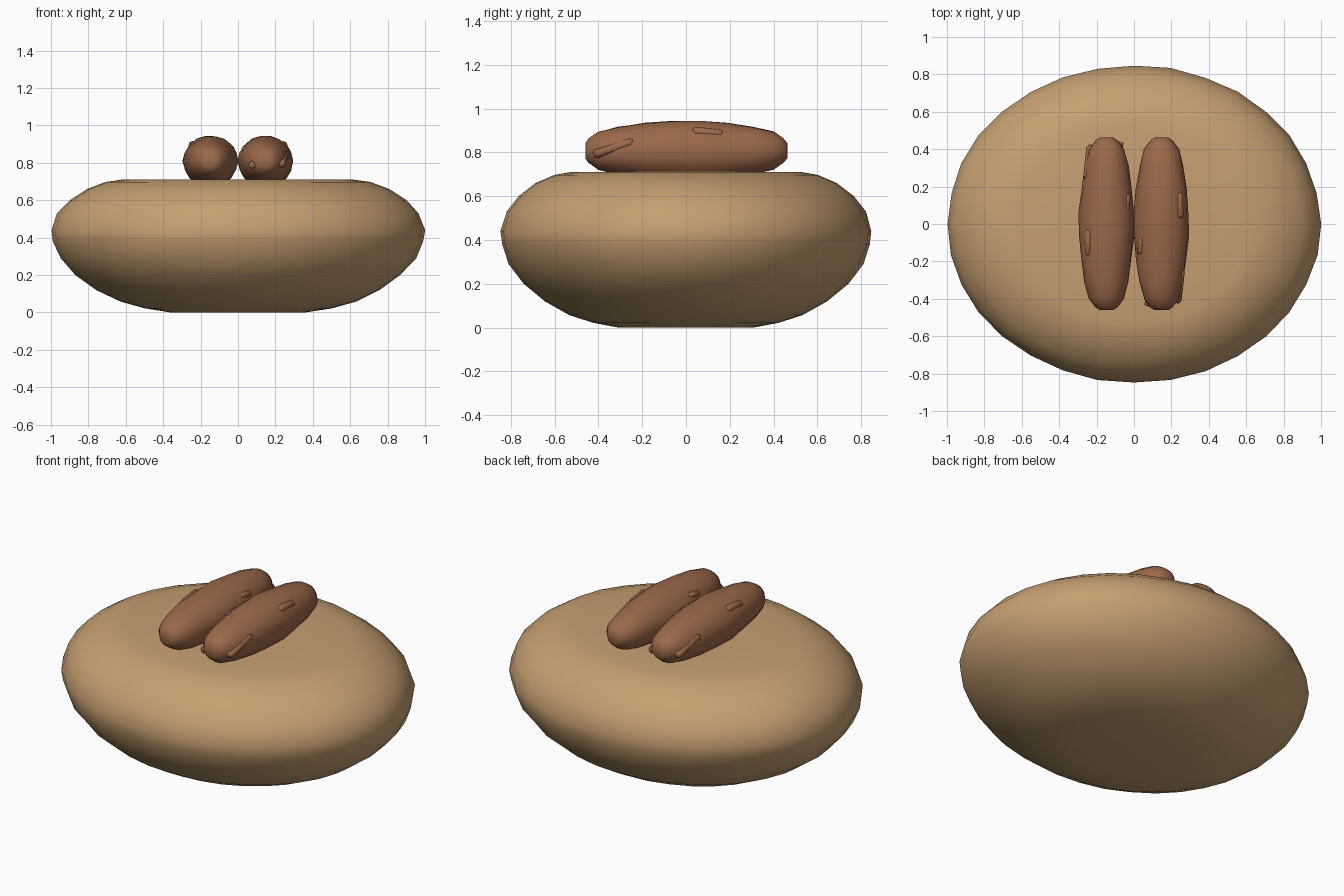
import bpy, bmesh, math, random
from mathutils import Vector

if "Cube" in bpy.data.objects:
    bpy.data.objects.remove(bpy.data.objects["Cube"])
random.seed(4)

def material(name, rgb):
    m = bpy.data.materials.new(name)
    m.diffuse_color = (*rgb, 1)
    m.use_nodes = True
    m.node_tree.nodes["Principled BSDF"].inputs["Base Color"].default_value = m.diffuse_color
    return m

CRUST = material("golden crust", (0.56, 0.35, 0.165))
BROWN = material("date brown", (0.33, 0.14, 0.068))

def lathe(name, profile, mat, axis='Z', sides=32, scale=(1, 1), jitter=0.0):
    """Closed solid of rings (radius, height) around Z or Y."""
    bm = bmesh.new()
    rings = []
    for r, h in profile:
        ring = []
        for i in range(sides):
            a = 2 * math.pi * i / sides
            k = r * (1 + random.uniform(-jitter, jitter))
            u, v = k * math.cos(a) * scale[0], k * math.sin(a) * scale[1]
            ring.append(bm.verts.new((u, v, h) if axis == 'Z' else (u, h, v)))
        rings.append(ring)
    for a, b in zip(rings, rings[1:]):
        for i in range(sides):
            j = (i + 1) % sides
            bm.faces.new((a[i], a[j], b[j], b[i]))
    bm.faces.new(rings[0])
    bm.faces.new(rings[-1])
    bmesh.ops.recalc_face_normals(bm, faces=bm.faces)
    for f in bm.faces:
        f.smooth = True
    me = bpy.data.meshes.new(name)
    bm.to_mesh(me)
    bm.free()
    me.materials.append(mat)
    ob = bpy.data.objects.new(name, me)
    bpy.context.collection.objects.link(ob)
    return ob

# Flattened oval bun with level top and base
bun = [(0.36, 0), (0.50, 0.022), (0.63, 0.058), (0.76, 0.12), (0.87, 0.20),
       (0.95, 0.29), (0.99, 0.38), (0.998, 0.44), (0.965, 0.53),
       (0.90, 0.60), (0.81, 0.66), (0.71, 0.697), (0.62, 0.71), (0.3, 0.712)]
lathe("bun", bun, CRUST, scale=(1, 0.85), jitter=0.004)

# Two dates lying side by side, lower part sunk into the bun
date = [(0.035, -0.46), (0.058, -0.445), (0.09, -0.40), (0.112, -0.31), (0.13, -0.19),
        (0.141, -0.06), (0.141, 0.06), (0.13, 0.19), (0.112, 0.31), (0.09, 0.40),
        (0.058, 0.445), (0.035, 0.463)]
for side, x in (("left", -0.147), ("right", 0.147)):
    ob = lathe(side + "_date", date, BROWN, 'Y', 18, (1.04, 0.97), 0.025)
    ob.location = (x, 0, 0.808)

# Skin wrinkles: short rods half buried in the dates
def wrinkle(name, start, end, r):
    d = Vector(end) - Vector(start)
    n = d.length
    prof = [(r * 0.6, -n / 2), (r, -n * 0.42), (r, n * 0.42), (r * 0.6, n / 2)]
    ob = lathe(name, prof, BROWN, 'Z', 8)
    ob.location = (Vector(start) + Vector(end)) / 2
    ob.rotation_euler = d.to_track_quat('Z', 'Y').to_euler()

sides = [((0.232, -0.42, 0.79), (0.252, -0.24, 0.85), 0.021),
         ((0.243, 0.03, 0.896), (0.240, 0.17, 0.882), 0.022),
         ((0.035, -0.16, 0.872), (0.045, -0.07, 0.882), 0.018),
         ((0.200, 0.36, 0.80), (0.195, 0.42, 0.785), 0.022),
         ((0.075, -0.44, 0.79), (0.085, -0.38, 0.79), 0.02)]
for i, (a, b, r) in enumerate(sides):
    wrinkle(f"right_wrinkle_{i + 1}", a, b, r)
    # the left date is turned half a revolution
    turn = lambda p: (-p[0], -p[1], p[2])
    wrinkle(f"left_wrinkle_{i + 1}", turn(a), turn(b), r)
